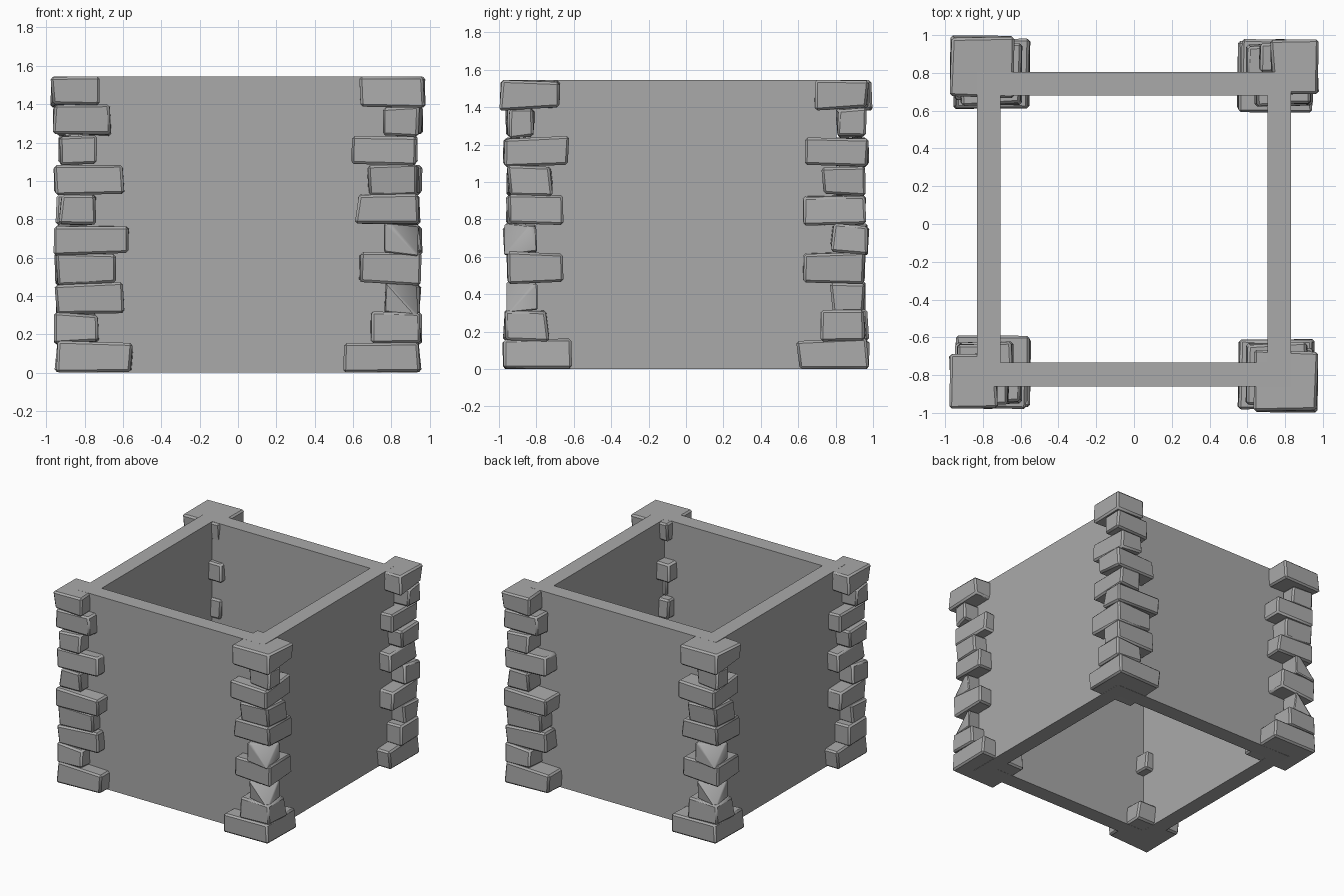
import bpy
import bmesh
import math
import random
from mathutils import Matrix, Vector

if "Cube" in bpy.data.objects:
    bpy.data.objects.remove(bpy.data.objects["Cube"], do_unlink=True)

HEIGHT = 1.545
COURSE = HEIGHT / 10

stone = bpy.data.materials.new("grey stone")
stone.use_nodes = True
grey = (0.4, 0.4, 0.4, 1)
stone.diffuse_color = grey
stone.node_tree.nodes["Principled BSDF"].inputs["Base Color"].default_value = grey


def add_object(name, bm):
    bmesh.ops.recalc_face_normals(bm, faces=bm.faces)
    mesh = bpy.data.meshes.new(name)
    bm.to_mesh(mesh)
    bm.free()
    mesh.materials.append(stone)
    obj = bpy.data.objects.new(name, mesh)
    bpy.context.collection.objects.link(obj)
    return obj


# Square ring of walls, open at top and bottom
def ring(bm, half, z):
    return [bm.verts.new((sx * half, sy * half - 0.027, z))
            for sx, sy in ((-1, -1), (1, -1), (1, 1), (-1, 1))]


bm = bmesh.new()
loops = [ring(bm, 0.832, 0), ring(bm, 0.832, HEIGHT),
         ring(bm, 0.707, HEIGHT), ring(bm, 0.707, 0)]
for a, b in zip(loops, loops[1:] + loops[:1]):
    for i in range(4):
        j = (i + 1) % 4
        bm.faces.new((a[i], a[j], b[j], b[i]))
add_object("walls", bm)


# One rough block with worn edges, as (outer x, inner x, outer y, inner y)
def block(bm, course, span, rng, chipped):
    x1, x0, y1, y0 = span
    z0, z1 = course * COURSE, (course + 1) * COURSE
    part = bmesh.new()
    bmesh.ops.create_cube(part, size=1)
    for v in part.verts:
        jitter = [rng.uniform(-0.012, 0.012) for _ in range(3)]
        v.co = Vector((x1 if v.co.x > 0 else x0, y1 if v.co.y > 0 else y0,
                       z1 if v.co.z > 0 else z0)) + Vector(jitter)
        v.co.z = min(max(v.co.z, 0), HEIGHT)
    # Knock the outer top corner off a few blocks
    if chipped:
        bmesh.ops.bisect_plane(
            part, geom=part.verts[:] + part.edges[:] + part.faces[:],
            plane_co=(x1 - 0.07, y1 - 0.07, z1), plane_no=(1, 1, 0.9), clear_outer=True)
        bmesh.ops.holes_fill(part, edges=part.edges[:])
    bmesh.ops.bevel(part, geom=part.edges[:], offset=0.013, segments=1,
                    affect='EDGES', clamp_overlap=True)
    temp = bpy.data.meshes.new("temp")
    part.to_mesh(temp)
    part.free()
    bm.from_mesh(temp)
    bpy.data.meshes.remove(temp)


# Stack of corner stones, built in the +x +y quarter and mirrored into place
def stack(names, spans, mirror_y, chips, seed):
    rng = random.Random(seed)
    bm = bmesh.new()
    for course, span in enumerate(spans):
        block(bm, course, span, rng, course in chips)
    if mirror_y:
        bmesh.ops.transform(bm, matrix=Matrix.Diagonal((1, -1, 1, 1)), verts=bm.verts)
    first = add_object(names[0], bm)
    bpy.context.view_layer.objects.active = first
    first.select_set(True)
    bpy.ops.object.shade_smooth_by_angle(angle=math.radians(35))
    first.select_set(False)
    # The opposite corner is the same stack turned half way round
    second = bpy.data.objects.new(names[1], first.data)
    second.rotation_euler.z = math.pi
    bpy.context.collection.objects.link(second)


# Courses from the ground up
wide_stones = [
    (.95, .56, .97, .61), (.95, .69, .97, .74), (.93, .76, .95, .80),
    (.95, .63, .96, .665), (.94, .76, .97, .80), (.95, .62, .95, .66),
    (.94, .68, .95, .72), (.92, .60, .96, .635), (.95, .76, .94, .81),
    (.97, .64, .99, .67)]
alternating_stones = [
    (.95, .55, .97, .60), (.95, .73, .96, .72), (.95, .60, .95, .78),
    (.95, .64, .96, .63), (.95, .575, .97, .78), (.93, .74, .96, .63),
    (.95, .60, .95, .73), (.93, .74, .97, .63), (.96, .67, .96, .81),
    (.97, .73, .975, .68)]

stack(("front_left_corner_stones", "back_right_corner_stones"),
      wide_stones, True, (2, 4), 3)
stack(("back_left_corner_stones", "front_right_corner_stones"),
      alternating_stones, False, (), 8)
